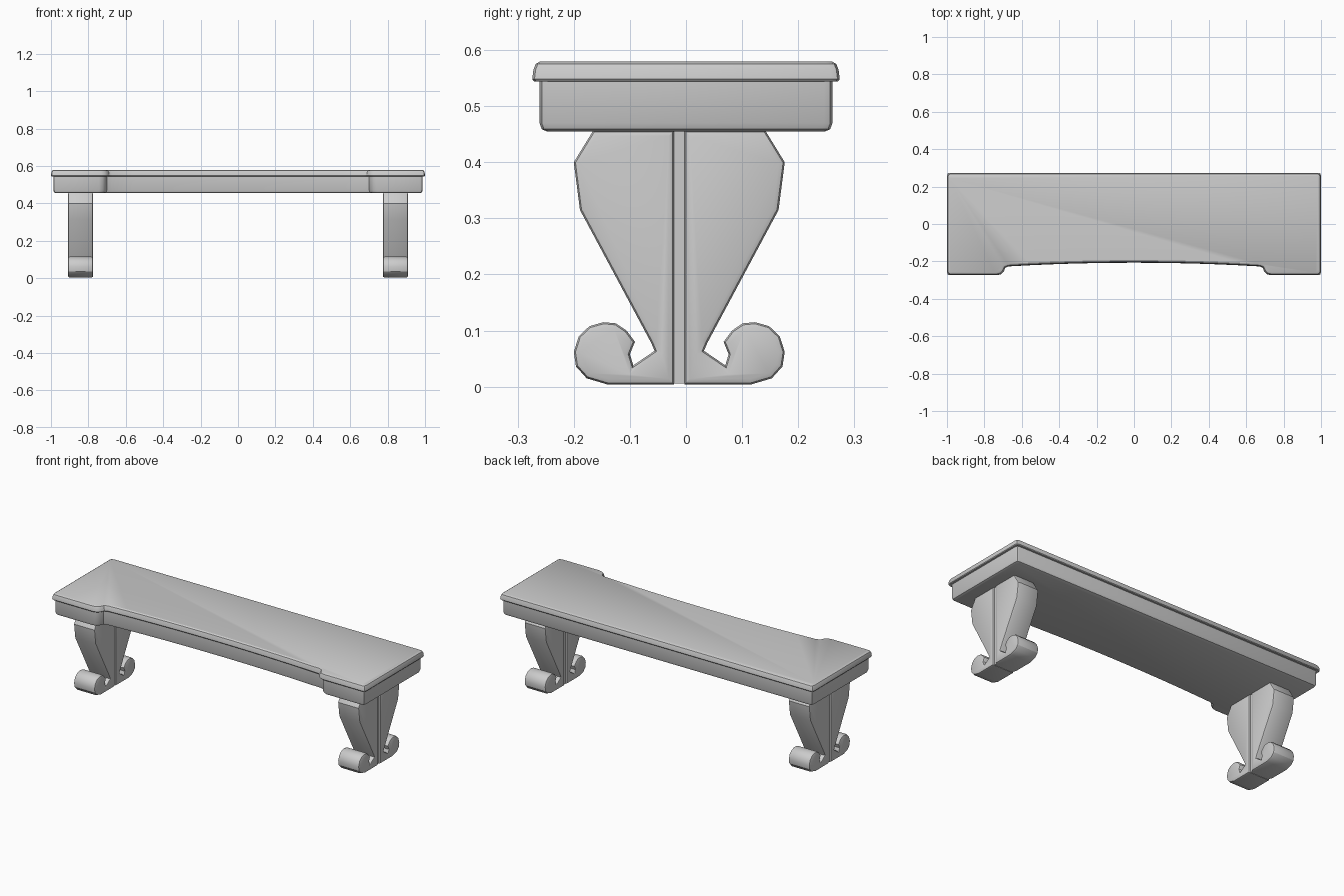
import bpy
import bmesh
import math

cube = bpy.data.objects.get("Cube")
if cube:
    bpy.data.objects.remove(cube, do_unlink=True)

grey = bpy.data.materials.new("plain grey")
grey.use_nodes = True
grey.diffuse_color = (0.6, 0.6, 0.6, 1)
grey.node_tree.nodes["Principled BSDF"].inputs["Base Color"].default_value = (0.6, 0.6, 0.6, 1)


def finish(name, bm):
    bmesh.ops.recalc_face_normals(bm, faces=bm.faces)
    mesh = bpy.data.meshes.new(name)
    bm.to_mesh(mesh)
    bm.free()
    obj = bpy.data.objects.new(name, mesh)
    bpy.context.collection.objects.link(obj)
    mesh.materials.append(grey)
    bpy.ops.object.select_all(action="DESELECT")
    obj.select_set(True)
    bpy.context.view_layer.objects.active = obj
    bpy.ops.object.shade_smooth_by_angle(angle=math.radians(30))
    return obj


def seat_outline(d):
    """Plan of the seat, drawn in by d: bowed front edge between two stepped ends."""
    half = [(x, -0.207 - 0.02 * (x / 0.675) ** 2 + d)
            for x in (0.11, 0.22, 0.34, 0.45, 0.56, 0.675)]
    half += [(x + d, y + d) for x, y in
             ((0.688, -0.235), (0.697, -0.255), (0.71, -0.268), (0.73, -0.274))]
    half += [(x - d, y + d) for x, y in ((0.985, -0.274), (0.996, -0.27), (1, -0.259))]
    half += [(x - d, y - d) for x, y in ((1, 0.259), (0.996, 0.27), (0.985, 0.274))]
    return [(0, -0.207 + d)] + half + [(-x, y) for x, y in reversed(half)]


def loft(name, levels):
    """Skin the seat outline through (inset, height) levels and cap both ends."""
    bm = bmesh.new()
    rings = [[bm.verts.new((x, y, z)) for x, y in seat_outline(d)] for d, z in levels]
    for low, high in zip(rings, rings[1:]):
        for i in range(len(low)):
            j = (i + 1) % len(low)
            bm.faces.new((low[i], low[j], high[j], high[i]))
    bm.faces.new(rings[0])
    bm.faces.new(rings[-1])
    return finish(name, bm)


def slab(name, points, x, thickness, bevel):
    """Upright slab from a side profile (y, z), with rounded rims on both faces."""
    bm = bmesh.new()
    face = bm.faces.new([bm.verts.new((x - thickness / 2, y, z)) for y, z in points])
    grown = bmesh.ops.extrude_face_region(bm, geom=[face])["geom"]
    moved = [v for v in grown if isinstance(v, bmesh.types.BMVert)]
    bmesh.ops.translate(bm, verts=moved, vec=(thickness, 0, 0))
    bmesh.ops.recalc_face_normals(bm, faces=bm.faces)
    if bevel:
        rims = [e for e in bm.edges if abs(e.verts[0].co.x - e.verts[1].co.x) < 1e-5]
        bmesh.ops.bevel(bm, geom=rims, offset=bevel, segments=2, profile=0.5,
                        affect="EDGES", clamp_overlap=False)
    return finish(name, bm)


# Seat board with softened upper rim, and the apron under it
loft("seat_board", [(0.003, 0.544), (0, 0.548), (0.002, 0.565), (0.006, 0.575), (0.014, 0.58)])
loft("seat_apron", [(0.026, 0.455), (0.017, 0.459), (0.013, 0.47), (0.013, 0.546)])

# One half of the leg: scrolled foot, narrow waist, wide shoulder
leg_half = [
    (0.009, 0.004), (0.128, 0.004), (0.165, 0.015), (0.184, 0.036), (0.188, 0.062),
    (0.179, 0.09), (0.16, 0.108), (0.135, 0.115), (0.113, 0.113), (0.094, 0.1),
    (0.079, 0.08), (0.088, 0.058), (0.082, 0.038), (0.044, 0.064), (0.05, 0.078),
    (0.177, 0.315), (0.188, 0.4), (0.153, 0.457), (0.009, 0.457),
]
leg_y = -0.012

for side, x in (("right", -0.842), ("left", 0.842)):
    for end, s in (("front", -1), ("back", 1)):
        slab(f"{side}_leg_{end}_half", [(leg_y + s * y, z) for y, z in leg_half], x, 0.136, 0.01)
    # Recessed strip that forms the groove between the halves
    slab(f"{side}_leg_core",
         [(leg_y - 0.012, 0.006), (leg_y + 0.012, 0.006),
          (leg_y + 0.012, 0.457), (leg_y - 0.012, 0.457)], x, 0.118, 0)
